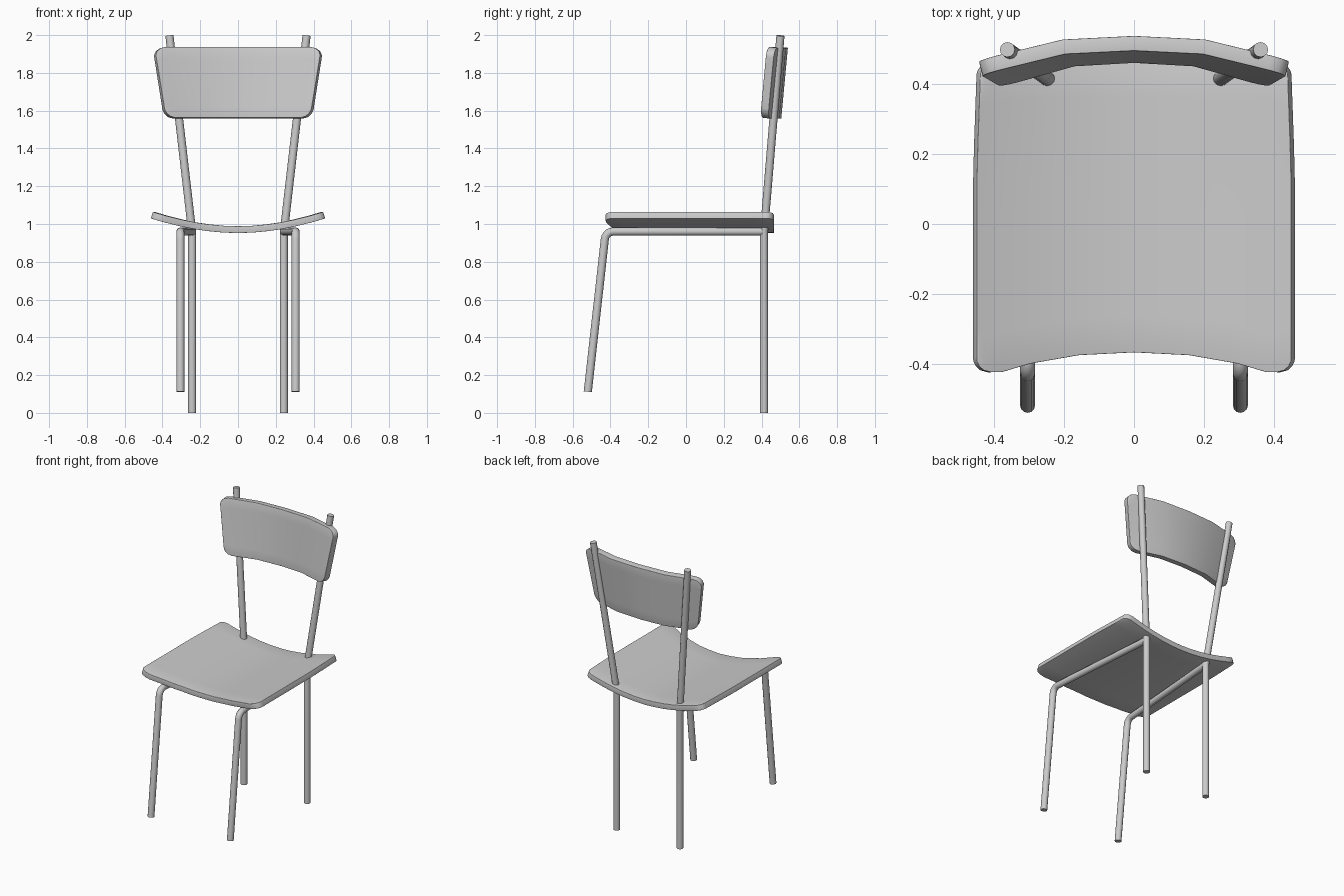
import bpy, bmesh, math

if "Cube" in bpy.data.objects:
    bpy.data.objects.remove(bpy.data.objects["Cube"])

R = 0.0215  # tube radius


def finish(obj, angle):
    bpy.ops.object.select_all(action='DESELECT')
    obj.select_set(True)
    bpy.context.view_layer.objects.active = obj
    bpy.ops.object.convert(target='MESH')
    bpy.ops.object.shade_smooth_by_angle(angle=math.radians(angle))


def tube(name, pts):
    cu = bpy.data.curves.new(name, 'CURVE')
    cu.dimensions = '3D'
    cu.bevel_depth = R
    cu.bevel_resolution = 4
    cu.use_fill_caps = True
    sp = cu.splines.new('POLY')
    sp.points.add(len(pts) - 1)
    for p, co in zip(sp.points, pts):
        p.co = (*co, 1)
    obj = bpy.data.objects.new(name, cu)
    bpy.context.collection.objects.link(obj)
    finish(obj, 45)


def panel(name, columns, corner_s, corner_t, rows, surface, thickness, bevel):
    """Curved sheet over s in [-1,1], t in [0,1], rounded corners, thickened."""
    steps = [1 - corner_s * (1 - math.sin(math.radians(a))) for a in (0, 30, 55, 75, 90)]
    half = columns + steps
    ss = [-s for s in reversed(half)] + [0] + half
    bm = bmesh.new()
    grid = []
    for s in ss:
        k = max(0, (abs(s) - (1 - corner_s)) / corner_s)
        inset = corner_t * (1 - math.sqrt(max(0, 1 - k * k)))
        grid.append([bm.verts.new(surface(s, inset + (1 - 2 * inset) * j / rows))
                     for j in range(rows + 1)])
    for a, b in zip(grid, grid[1:]):
        for j in range(rows):
            bm.faces.new((a[j], b[j], b[j + 1], a[j + 1]))
    me = bpy.data.meshes.new(name)
    bm.to_mesh(me)
    bm.free()
    obj = bpy.data.objects.new(name, me)
    bpy.context.collection.objects.link(obj)
    sol = obj.modifiers.new('thickness', 'SOLIDIFY')
    sol.thickness = thickness
    sol.offset = 0
    bev = obj.modifiers.new('soft_rim', 'BEVEL')
    bev.width = bevel
    bev.segments = 3
    bev.limit_method = 'ANGLE'
    bev.angle_limit = math.radians(50)
    finish(obj, 60)


def lerp(points, x):
    for (x0, y0), (x1, y1) in zip(points, points[1:]):
        if x <= x1:
            break
    return y0 + (y1 - y0) * (x - x0) / (x1 - x0)


# Seat: dished sideways, hollowed front edge
FRONT = [(0, -0.368), (0.16, -0.376), (0.3, -0.4), (0.385, -0.425), (0.46, -0.425)]


def seat_surface(s, t):
    x = s * (0.456 - 0.011 * max(0, (t - 0.65) / 0.35))
    front = lerp(FRONT, abs(s) * 0.456)
    return x, front + (0.465 - front) * t, 0.97 + 0.077 * abs(s / 1.0) ** 1.9


panel('seat', [0.17, 0.35, 0.5, 0.66, 0.84], 0.09, 0.045, 8, seat_surface, 0.036, 0.012)

# Backrest: bowed backwards, leaning, wider at the top
BOW = [(0, 0.518), (0.2, 0.508), (0.445, 0.448)]


def rest_surface(s, t):
    x = s * (0.387 + 0.06 * t)
    return x, lerp(BOW, abs(s) * 0.445) - 0.035 * (1 - t), 1.56 + 0.375 * t


panel('backrest', [0.45], 0.13, 0.14, 6, rest_surface, 0.043, 0.015)

# Tube frame, one set per side
for side, m in (('left', -1), ('right', 1)):
    # Front leg, bend, and rail running back under the seat
    bend = []
    for i in range(6):
        a = math.radians(6 + 84 * i / 5)
        bend.append((m * 0.305, -0.385 - 0.045 * math.cos(a), 0.915 + 0.045 * math.sin(a)))
    tube('front_leg_' + side,
         [(m * 0.305, -0.52, 0.112)] + bend + [(m * 0.243, 0.415, 0.96)])
    # Back leg and splayed back post
    tube('back_leg_' + side,
         [(m * 0.243, 0.413, 0), (m * 0.243, 0.413, 0.96), (m * 0.363, 0.5, 1.997)])
